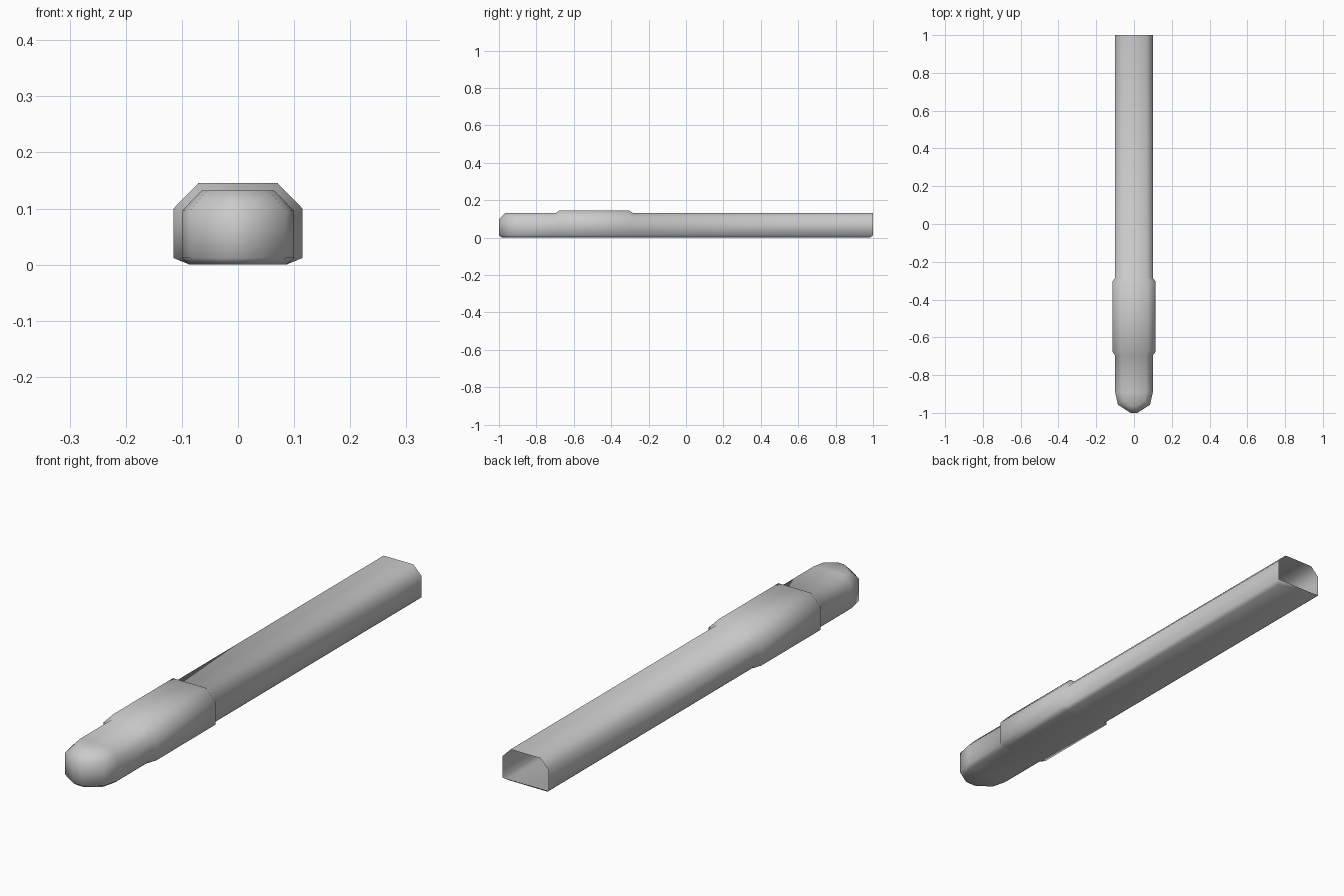
import bpy
import bmesh

cube = bpy.data.objects.get("Cube")
if cube:
    bpy.data.objects.remove(cube, do_unlink=True)

# Single light grey finish
grey = bpy.data.materials.new("light_grey")
grey.use_nodes = True
grey.diffuse_color = (0.6, 0.6, 0.6, 1)
grey.node_tree.nodes["Principled BSDF"].inputs["Base Color"].default_value = (0.6, 0.6, 0.6, 1)

FLOOR, LOW = 0.0, 0.012


def section(y, side, shoulder, top_half, top, floor_half=0.086, floor_y=None, top_y=None):
    """Half cross-section from the floor, up the side, to the top."""
    fy = y if floor_y is None else floor_y
    ty = y if top_y is None else top_y
    return [(floor_half, fy, FLOOR), (side, y, LOW),
            (side, y, shoulder), (top_half, ty, top)]


BODY = (0.1, 0.096, 0.065, 0.132)
COLLAR = (0.115, 0.1, 0.07, 0.146)

# Sections from the rounded nose to the open rear
sections = [
    section(-1.0, 0.018, 0.098, 0.014, 0.132, 0.014, -0.985, -0.965),
    section(-0.957, 0.085, 0.097, 0.055, 0.132, 0.072, -0.945, -0.935),
    section(-0.89, *BODY),
    section(-0.695, *BODY),
    section(-0.675, *COLLAR),
    section(-0.305, *COLLAR),
    section(-0.285, *BODY),
    section(1.0, *BODY, floor_y=0.985),
]

# Skin the mirrored rings
bm = bmesh.new()
rings = []
for half in sections:
    right = [bm.verts.new(p) for p in half]
    left = [bm.verts.new((-x, y, z)) for x, y, z in half]
    rings.append(right + left[::-1])
for a, b in zip(rings, rings[1:]):
    n = len(a)
    for i in range(n):
        j = (i + 1) % n
        bm.faces.new((a[i], a[j], b[j], b[i]))

# Close the nose tip with strips
tip = rings[0]
for i in range(3):
    bm.faces.new((tip[i], tip[i + 1], tip[6 - i], tip[7 - i]))

# Rear lip under the opening
rear = rings[-1]
bm.faces.new((rear[0], rear[1], rear[6], rear[7]))

bmesh.ops.recalc_face_normals(bm, faces=bm.faces)
if sum(f.normal.z * f.calc_center_median().z for f in bm.faces) < 0:
    bmesh.ops.reverse_faces(bm, faces=bm.faces)
for f in bm.faces:
    f.smooth = True

mesh = bpy.data.meshes.new("hollow_handle")
bm.to_mesh(mesh)
bm.free()
mesh.materials.append(grey)
handle = bpy.data.objects.new("hollow_handle", mesh)
bpy.context.collection.objects.link(handle)
